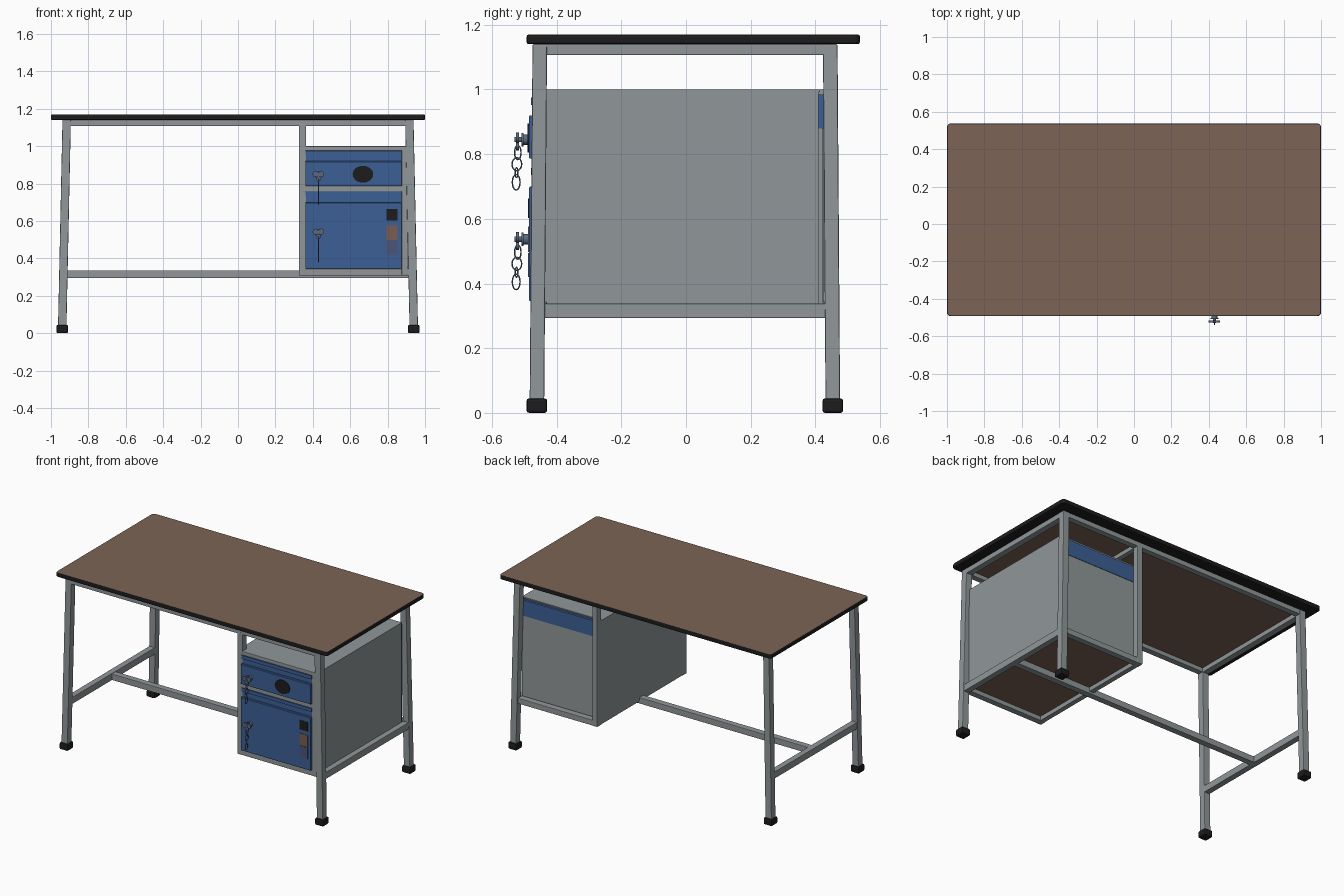
import bpy, bmesh, math
from mathutils import Matrix, Vector

if "Cube" in bpy.data.objects:
    bpy.data.objects.remove(bpy.data.objects["Cube"], do_unlink=True)


def material(name, r, g, b):
    m = bpy.data.materials.new(name)
    m.diffuse_color = (r, g, b, 1)
    m.use_nodes = True
    m.node_tree.nodes["Principled BSDF"].inputs["Base Color"].default_value = (r, g, b, 1)
    return m


GREY = material("grey painted steel", 0.28, 0.31, 0.32)
BROWN = material("brown laminate", 0.20, 0.127, 0.094)
BLACK = material("black rubber", 0.012, 0.012, 0.012)
BLUE = material("blue paint", 0.044, 0.115, 0.30)
STEEL = material("lock steel", 0.10, 0.14, 0.21)
TAN = material("tan label", 0.19, 0.11, 0.085)
SLATE = material("slate label", 0.07, 0.09, 0.19)


def finish(name, bm, mats, smooth=False):
    bmesh.ops.recalc_face_normals(bm, faces=bm.faces)
    for f in bm.faces:
        f.smooth = smooth
    mesh = bpy.data.meshes.new(name)
    bm.to_mesh(mesh)
    bm.free()
    for m in mats:
        mesh.materials.append(m)
    obj = bpy.data.objects.new(name, mesh)
    bpy.context.collection.objects.link(obj)
    return obj


def box(name, x, y, z, mat, bevel=0.0, shift=(0, 0)):
    """Box from (min, max) ranges; shift leans the upper end in x and y."""
    bm = bmesh.new()
    bmesh.ops.create_cube(bm, size=1)
    for v in bm.verts:
        top = v.co.z > 0
        v.co = Vector([r[1] if c > 0 else r[0] for r, c in zip((x, y, z), v.co)])
        if top:
            v.co += Vector((shift[0], shift[1], 0))
    if bevel:
        bmesh.ops.bevel(bm, geom=bm.edges[:], offset=bevel, segments=2, profile=0.5, affect='EDGES')
    return finish(name, bm, [mat])


def around(c, w):
    return (c - w / 2, c + w / 2)


def disc(name, centre, radius, depth, mat, axis='X', squash=1.0, sides=24):
    """Cylinder turned to face the front, flattened in height by squash."""
    bm = bmesh.new()
    bmesh.ops.create_cone(bm, cap_ends=True, segments=sides, radius1=radius, radius2=radius, depth=depth)
    bm.transform(Matrix.Translation(centre) @ Matrix.Diagonal((1, 1, squash, 1))
                 @ Matrix.Rotation(math.radians(90), 4, axis))
    return finish(name, bm, [mat])


def link(name, centre, half_w, half_h, tube, turn):
    """Oval chain link from a closed curve, turned about the vertical."""
    curve = bpy.data.curves.new(name, 'CURVE')
    curve.dimensions = '3D'
    curve.bevel_depth = tube
    curve.bevel_resolution = 1
    sp = curve.splines.new('POLY')
    n = 16
    sp.points.add(n - 1)
    for i, p in enumerate(sp.points):
        a = 2 * math.pi * i / n
        p.co = (half_w * math.cos(a) * math.cos(turn), half_w * math.cos(a) * math.sin(turn),
                half_h * math.sin(a), 1)
    sp.use_cyclic_u = True
    curve.materials.append(STEEL)
    obj = bpy.data.objects.new(name, curve)
    obj.location = centre
    bpy.context.collection.objects.link(obj)


# Table top: rounded slab, laminate face and black edging
bm = bmesh.new()
bmesh.ops.create_cube(bm, size=1)
bm.transform(Matrix.Translation((0, 0.0225, 1.155)) @ Matrix.Diagonal((2, 1.03, 0.03, 1)))
upright = [e for e in bm.edges if abs(e.verts[0].co.z - e.verts[1].co.z) > 0.01]
bmesh.ops.bevel(bm, geom=upright, offset=0.02, segments=4, profile=0.5, affect='EDGES')
rim = [e for e in bm.edges if abs(e.verts[0].co.z - e.verts[1].co.z) < 0.001]
bmesh.ops.bevel(bm, geom=rim, offset=0.006, segments=2, profile=0.5, affect='EDGES')
bm.normal_update()
for f in bm.faces:
    f.material_index = 1 if f.normal.z > 0.9 else 0
finish("table_top", bm, [BLACK, BROWN])
box("table_underside", (-0.92, 0.92), (-0.455, 0.45), (1.135, 1.141), BROWN)

# Leaning legs and rubber feet
W = 0.045
for side, s in (("left", 1), ("right", -1)):
    for end, y, lean in (("front", -0.461, 0.009), ("back", 0.454, -0.008)):
        box(f"{end}_{side}_leg", around(s * 0.94, W), around(y, W), (0.02, 1.14), GREY, 0.004, (-s * 0.024, lean))
        box(f"{end}_{side}_foot", around(s * 0.94, 0.062), around(y, 0.064), (0, 0.045), BLACK, 0.008)
    # Side rails
    box(f"{side}_top_rail", around(s * 0.916, 0.042), (-0.45, 0.445), (1.106, 1.14), GREY, 0.003)
    box(f"{side}_low_rail", around(s * 0.933, 0.04), (-0.45, 0.445), (0.293, 0.338), GREY, 0.003)

# Long rails, stretcher and inner cross rail
for end, y in (("front", -0.452), ("back", 0.446)):
    box(f"{end}_top_rail", (-0.91, 0.91), around(y, 0.04), (1.108, 1.14), GREY, 0.003)
    box(f"{end}_cabinet_post", (0.326, 0.364), around(y, 0.042), (0.308, 1.12), GREY, 0.003)
    box(f"{end}_cabinet_bottom_rail", (0.33, 0.93), around(y, 0.04), (0.308, 0.345), GREY, 0.003)
box("stretcher", (-0.93, 0.93), around(0, 0.042), (0.294, 0.335), GREY, 0.003)
box("inner_cross_rail", (0.328, 0.362), (-0.45, 0.445), (1.108, 1.138), GREY, 0.003)
box("cabinet_inner_low_rail", (0.33, 0.362), (-0.45, 0.445), (0.308, 0.343), GREY)

# Cabinet front frame
for name, z in (("middle", (0.757, 0.788)), ("top", (0.975, 1.0))):
    box(f"cabinet_front_{name}_rail", (0.345, 0.9), (-0.474, -0.435), z, GREY, 0.003)
box("cabinet_front_side_post", (0.875, 0.91), (-0.474, -0.435), (0.31, 1.0), GREY, 0.003)

# Cabinet panels
box("cabinet_inner_panel", (0.328, 0.336), (-0.44, 0.43), (0.315, 1.0), GREY)
box("cabinet_outer_panel", (0.908, 0.916), (-0.45, 0.41), (0.33, 1.0), GREY)
box("cabinet_top_panel", (0.329, 0.914), (-0.44, 0.415), (0.992, 1.0), GREY)
box("cabinet_back_panel", (0.335, 0.91), (0.408, 0.422), (0.335, 0.88), GREY)
box("cabinet_back_strip", (0.335, 0.91), (0.408, 0.425), (0.88, 0.985), BLUE)
box("cabinet_floor", (0.335, 0.91), (-0.44, 0.43), (0.336, 0.344), BROWN)


# Drawer and door fronts: profile with a recessed finger pull, extruded sideways
def pull_front(name, z0, z_panel, z_lip, z1):
    profile = [(-0.45, z0), (-0.484, z0), (-0.486, z0 + 0.003), (-0.486, z_panel - 0.004), (-0.482, z_panel),
               (-0.472, z_panel), (-0.472, z_lip), (-0.479, z_lip), (-0.479, z1), (-0.45, z1)]
    bm = bmesh.new()
    face = bm.faces.new([bm.verts.new((0.362, y, z)) for y, z in profile])
    ext = bmesh.ops.extrude_face_region(bm, geom=[face])
    moved = [g for g in ext["geom"] if isinstance(g, bmesh.types.BMVert)]
    bmesh.ops.translate(bm, verts=moved, vec=(0.513, 0, 0))
    finish(name, bm, [BLUE])


pull_front("drawer_front", 0.787, 0.92, 0.952, 0.975)
pull_front("door_front", 0.346, 0.70, 0.735, 0.757)

# Badge and label plates
disc("drawer_oval_badge", (0.668, -0.487, 0.85), 0.055, 0.006, BLACK, squash=0.82, sides=32)
for name, z, mat in (("upper", (0.603, 0.663), BLACK), ("middle", (0.498, 0.577), TAN), ("lower", (0.42, 0.495), SLATE)):
    box(f"door_{name}_label", (0.795, 0.854), (-0.489, -0.484), z, mat)

# Locks with keys and hanging chains
for name, z in (("drawer", 0.845), ("door", 0.537)):
    disc(f"{name}_lock_barrel", (0.43, -0.492, z), 0.016, 0.024, STEEL)
    disc(f"{name}_lock_collar", (0.43, -0.505, z), 0.021, 0.006, STEEL)
    disc(f"{name}_key_stem", (0.43, -0.515, z), 0.008, 0.03, STEEL, sides=12)
    for i, dx in enumerate((-0.015, 0.015)):
        disc(f"{name}_key_lobe_{i + 1}", (0.43 + dx, -0.521, z + 0.006), 0.016, 0.009, STEEL)
    disc(f"{name}_key_tip", (0.43, -0.521, z - 0.02), 0.013, 0.009, STEEL)
    quarter = math.pi / 2
    link(f"{name}_chain_link_1", (0.43, -0.52, z - 0.04), 0.01, 0.022, 0.0025, quarter)
    link(f"{name}_chain_link_2", (0.43, -0.523, z - 0.076), 0.015, 0.02, 0.0025, quarter)
    link(f"{name}_chain_link_3", (0.43, -0.524, z - 0.102), 0.004, 0.016, 0.002, quarter)
    link(f"{name}_chain_link_4", (0.43, -0.525, z - 0.132), 0.012, 0.024, 0.0025, quarter)
